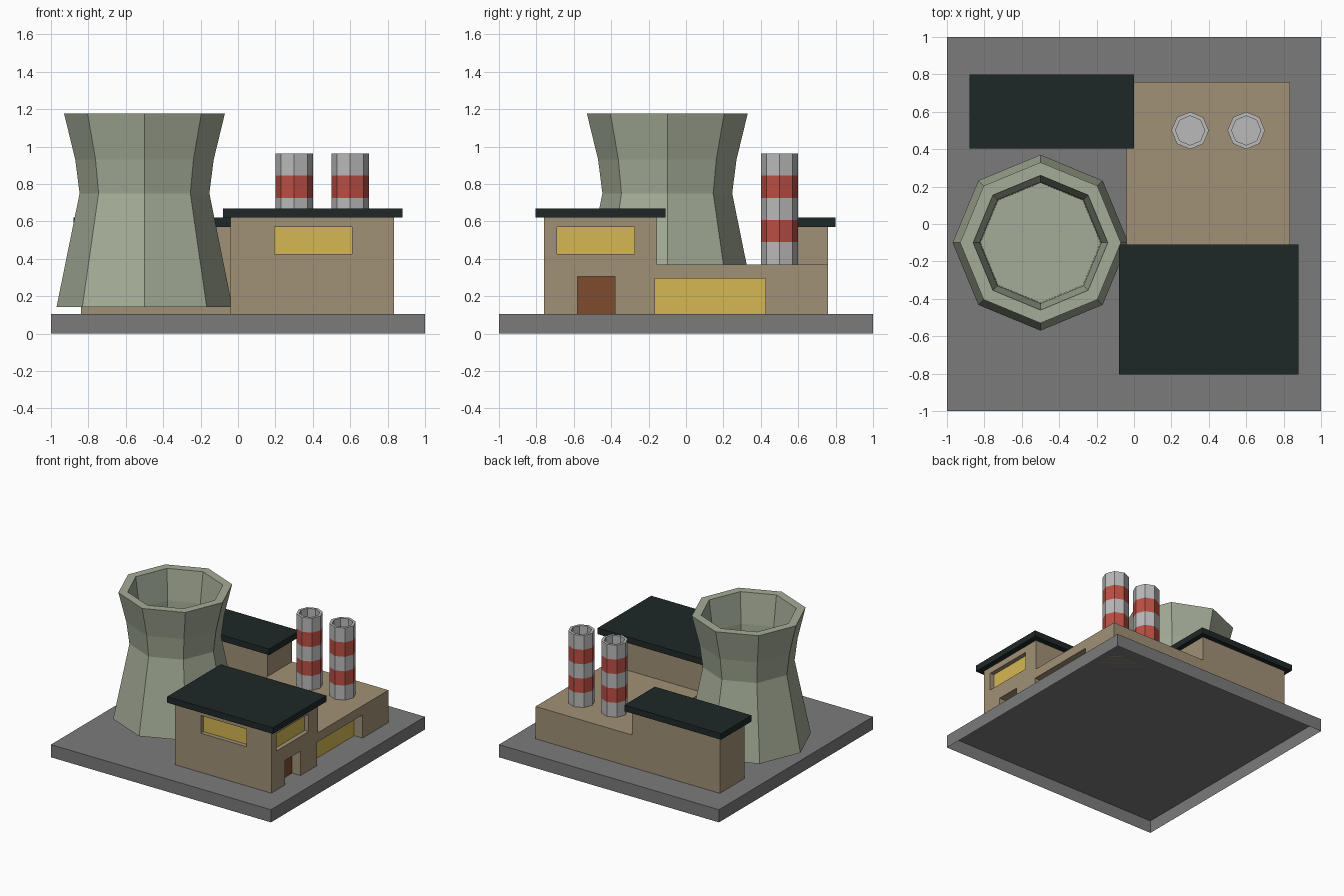
import bpy, bmesh, math

if "Cube" in bpy.data.objects:
    bpy.data.objects.remove(bpy.data.objects["Cube"])


def material(name, r, g, b):
    m = bpy.data.materials.new(name)
    m.diffuse_color = tuple((c / 255) ** 2.2 for c in (r, g, b)) + (1,)
    m.use_nodes = True
    m.node_tree.nodes["Principled BSDF"].inputs["Base Color"].default_value = m.diffuse_color
    return m


TAN = material("tan_wall", 160, 144, 118)
DARK = material("dark_roof", 36, 44, 44)
GREEN = material("tower_concrete", 163, 171, 150)
GREY = material("yard_grey", 122, 122, 122)
PALE = material("pale_grey", 184, 184, 184)
RED = material("red_band", 186, 80, 70)
YELLOW = material("window_yellow", 212, 182, 84)
BROWN = material("door_brown", 125, 77, 50)


def finish(name, bm, *mats):
    bmesh.ops.recalc_face_normals(bm, faces=bm.faces)
    mesh = bpy.data.meshes.new(name)
    bm.to_mesh(mesh)
    bm.free()
    for m in mats:
        mesh.materials.append(m)
    ob = bpy.data.objects.new(name, mesh)
    bpy.context.collection.objects.link(ob)
    return ob


def box(name, x, y, z, mat=None, open_bottom=False):
    bm = bmesh.new()
    bmesh.ops.create_cube(bm, size=1)
    for v in bm.verts:
        v.co = [lo + (c + 0.5) * (hi - lo) for c, (lo, hi) in zip(v.co, (x, y, z))]
    if open_bottom:
        low = [f for f in bm.faces if f.calc_center_median().z < z[0] + 1e-5]
        bmesh.ops.delete(bm, geom=low, context='FACES_ONLY')
    return finish(name, bm, *([mat] if mat else []))


def octagon_shell(name, cx, cy, profile, mats, bands=()):
    """Revolve (radius, z) points in eight sides; the last ring is capped."""
    bm = bmesh.new()
    rings = [[bm.verts.new((cx + r * math.cos(i * math.pi / 4),
                            cy + r * math.sin(i * math.pi / 4), z))
              for i in range(8)] for r, z in profile]
    for k, (a, b) in enumerate(zip(rings, rings[1:])):
        for i in range(8):
            j = (i + 1) % 8
            f = bm.faces.new((a[i], a[j], b[j], b[i]))
            f.material_index = 1 if k in bands else 0
    bm.faces.new(rings[-1])
    return finish(name, bm, *mats)


# Yard slab, hollow underneath
box("yard_slab", (-1, 1), (-1, 1), (0, 0.104), GREY, open_bottom=True)

# Main building: stepped side profile extruded across x
bm = bmesh.new()
steps = [(-0.76, 0.104), (0.76, 0.104), (0.76, 0.37), (-0.155, 0.37),
         (-0.155, 0.62), (-0.76, 0.62)]
side = bm.faces.new([bm.verts.new((-0.04, y, z)) for y, z in steps])
ext = bmesh.ops.extrude_face_region(bm, geom=[side], use_keep_orig=True)
moved = [g for g in ext["geom"] if isinstance(g, bmesh.types.BMVert)]
bmesh.ops.translate(bm, verts=moved, vec=(0.875, 0, 0))
hall = finish("main_building", bm, TAN)

# Recessed openings: name, x, y, z ranges, pane material
X = 0.835
openings = [
    ("front_window", (0.195, 0.61), (-0.80, -0.72), (0.425, 0.57), YELLOW),
    ("side_window", (X - 0.04, 0.9), (-0.69, -0.275), (0.425, 0.57), YELLOW),
    ("side_door", (X - 0.08, 0.9), (-0.58, -0.38), (0.05, 0.305), BROWN),
    ("long_side_window", (X - 0.08, 0.9), (-0.165, 0.425), (0.05, 0.295), YELLOW),
]
for name, x, y, z, mat in openings:
    cutter = box("cutter", x, y, z)
    mod = hall.modifiers.new("cut", 'BOOLEAN')
    mod.operation, mod.solver, mod.object = 'DIFFERENCE', 'EXACT', cutter
    graph = bpy.context.evaluated_depsgraph_get()
    cut_mesh = bpy.data.meshes.new_from_object(hall.evaluated_get(graph))
    hall.modifiers.clear()
    hall.data = cut_mesh
    bpy.data.objects.remove(cutter)
    # thin pane at the back of the recess
    z = (max(z[0], 0.104), z[1])
    if name == "front_window":
        box(name + "_pane", x, (y[1] - 0.004, y[1]), z, mat)
    else:
        box(name + "_pane", (x[0], x[0] + 0.004), y, z, mat)

# Rear annex and the two overhanging roofs
box("rear_annex", (-0.84, -0.04), (0.44, 0.76), (0.104, 0.57), TAN)
box("annex_roof", (-0.88, 0.0), (0.405, 0.80), (0.57, 0.62), DARK)
box("main_roof", (-0.08, 0.88), (-0.805, -0.11), (0.62, 0.67), DARK)

# Cooling tower with a hollow top
octagon_shell("cooling_tower", -0.5, -0.1,
              [(0.47, 0.143), (0.347, 0.75), (0.37, 0.93), (0.43, 1.177),
               (0.36, 1.177), (0.325, 0.93), (0.32, 0.65)], [GREEN])

# Two striped chimneys
for n, cx in enumerate((0.3, 0.6)):
    zs = [0.37 + 0.1185 * i for i in range(6)]
    octagon_shell(f"chimney_{n + 1}", cx, 0.5,
                  [(0.1, z) for z in zs] + [(0.078, zs[-1]), (0.078, 0.82)],
                  [PALE, RED], bands=(1, 3))
